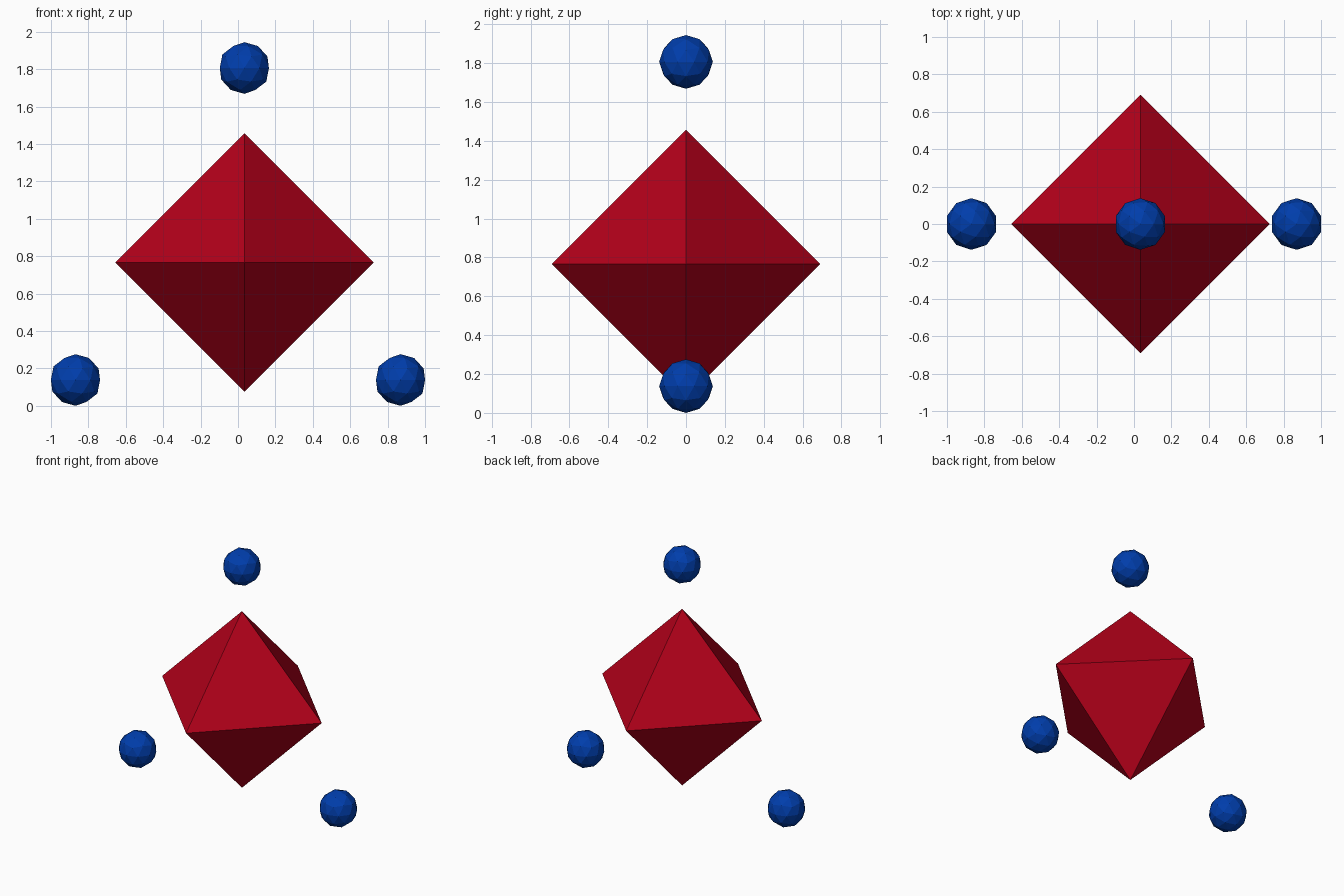
import bpy
import bmesh
from mathutils import Vector

if "Cube" in bpy.data.objects:
    bpy.data.objects.remove(bpy.data.objects["Cube"])


def material(name, rgb):
    m = bpy.data.materials.new(name)
    m.diffuse_color = (*rgb, 1)
    m.use_nodes = True
    m.node_tree.nodes["Principled BSDF"].inputs["Base Color"].default_value = m.diffuse_color
    return m


red = material("deep red", (0.45, 0.0, 0.01))
blue = material("royal blue", (0.0, 0.047, 0.41))


def finish(name, mesh, mat, location):
    ob = bpy.data.objects.new(name, mesh)
    ob.location = location
    mesh.materials.append(mat)
    bpy.context.collection.objects.link(ob)


# Central octahedron: hull of the six axis points
bm = bmesh.new()
for axis in range(3):
    for sign in (-1, 1):
        p = Vector((0, 0, 0))
        p[axis] = sign * 0.691
        bm.verts.new(p)
bmesh.ops.convex_hull(bm, input=bm.verts)
bmesh.ops.recalc_face_normals(bm, faces=bm.faces)
octahedron = bpy.data.meshes.new("octahedron")
bm.to_mesh(octahedron)
bm.free()
finish("octahedron", octahedron, red, (0.034, 0, 0.766))

# Faceted balls at the corners of a triangle
R = 0.138
for name, x, z in (("left_ball", -0.869, R),
                   ("right_ball", 0.869, R),
                   ("top_ball", 0.034, 1.806)):
    bm = bmesh.new()
    bmesh.ops.create_icosphere(bm, subdivisions=2, radius=R)
    ball = bpy.data.meshes.new(name)
    bm.to_mesh(ball)
    bm.free()
    finish(name, ball, blue, (x, 0, z))
